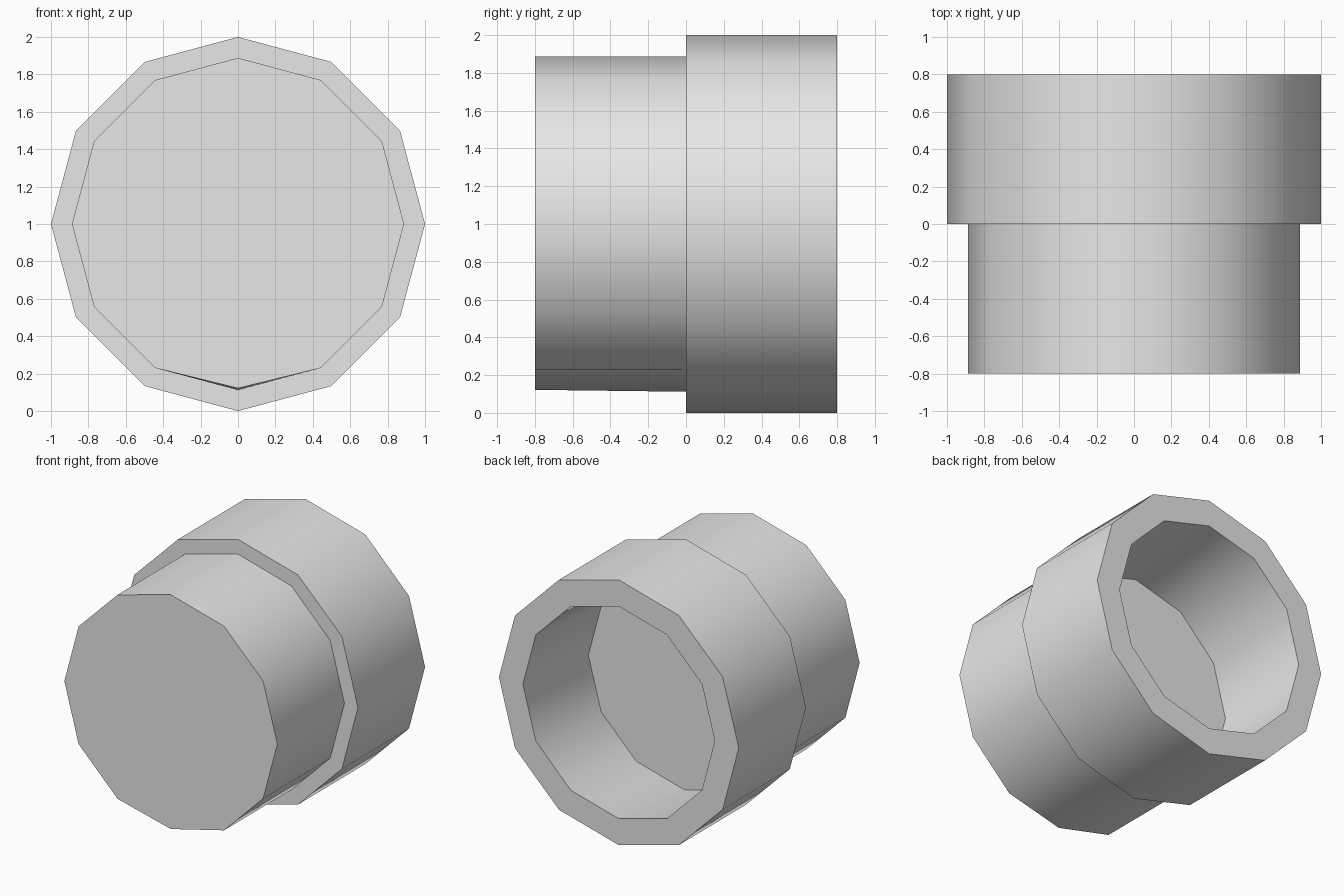
import bpy
import bmesh
from math import cos, sin, pi, radians

default_cube = bpy.data.objects.get("Cube")
if default_cube:
    bpy.data.objects.remove(default_cube, do_unlink=True)

SIDES = 12

grey = bpy.data.materials.new("light_grey")
grey.use_nodes = True
colour = (0.8, 0.8, 0.8, 1.0)
grey.diffuse_color = colour
grey.node_tree.nodes["Principled BSDF"].inputs["Base Color"].default_value = colour

# Rings from the closed front to the bore floor: (y, radius, centre height)
profile = [
    (-0.80, 0.888, 1.00),  # plug front
    (0.00, 0.888, 1.00),   # plug meets collar
    (0.00, 1.000, 1.00),   # collar shoulder
    (0.80, 1.000, 1.00),   # collar rim, outside
    (0.80, 0.800, 1.00),   # collar rim, inside
    (0.02, 0.800, 0.92),   # bore floor, slightly lowered
]

bm = bmesh.new()
rings = []
for y, radius, height in profile:
    angles = [2 * pi * i / SIDES for i in range(SIDES)]
    rings.append([bm.verts.new((radius * cos(a), y, height + radius * sin(a)))
                  for a in angles])

# Slightly raised lowest corner of the plug front
min(rings[0], key=lambda v: v.co.z).co.z += 0.01

# Walls, front cap and bore floor
for ring, following in zip(rings, rings[1:]):
    for i in range(SIDES):
        j = (i + 1) % SIDES
        bm.faces.new((ring[i], ring[j], following[j], following[i]))
bm.faces.new(rings[0])
bm.faces.new(rings[-1])
bmesh.ops.recalc_face_normals(bm, faces=bm.faces)

mesh = bpy.data.meshes.new("stepped_socket")
bm.to_mesh(mesh)
bm.free()
mesh.materials.append(grey)
socket = bpy.data.objects.new("stepped_socket", mesh)
bpy.context.collection.objects.link(socket)

# Smooth round walls, crisp rims
bpy.ops.object.select_all(action="DESELECT")
socket.select_set(True)
bpy.context.view_layer.objects.active = socket
bpy.ops.object.shade_smooth_by_angle(angle=radians(40))
